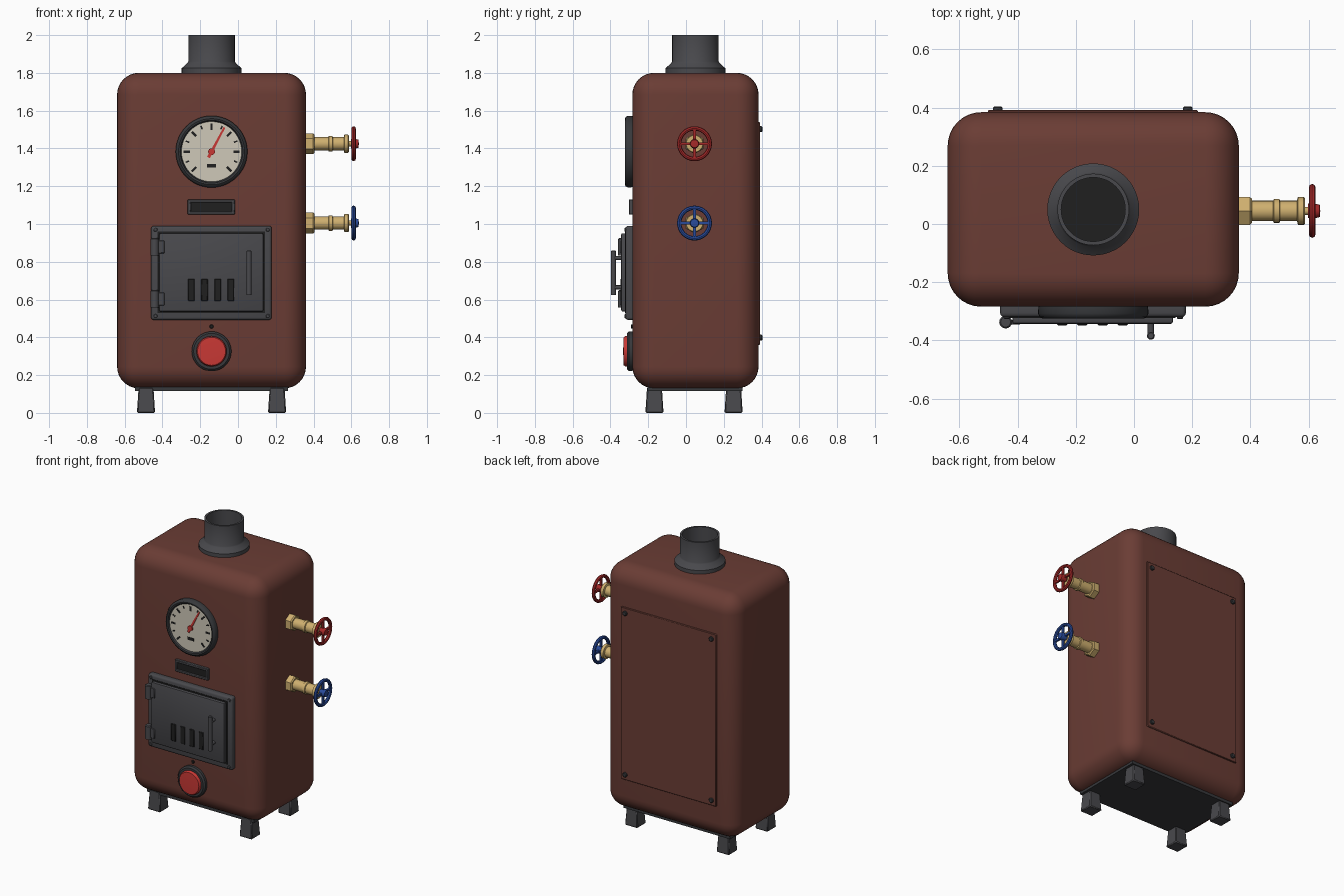
import bpy, bmesh, math
from mathutils import Matrix, Vector

if "Cube" in bpy.data.objects:
    bpy.data.objects.remove(bpy.data.objects["Cube"])


def material(name, rgb):
    m = bpy.data.materials.new(name)
    m.diffuse_color = (*rgb, 1)
    m.use_nodes = True
    m.node_tree.nodes["Principled BSDF"].inputs["Base Color"].default_value = m.diffuse_color
    return m


BODY = material("brown_red_enamel", (0.145, 0.046, 0.035))
IRON = material("cast_iron", (0.066, 0.066, 0.073))
RIM = material("dark_steel", (0.038, 0.040, 0.044))
BLACK = material("soot_black", (0.014, 0.014, 0.014))
CREAM = material("dial_cream", (0.62, 0.58, 0.48))
RED = material("button_red", (0.58, 0.04, 0.035))
WHEEL_RED = material("wheel_red", (0.38, 0.022, 0.022))
BLUE = material("wheel_blue", (0.022, 0.07, 0.33))
BRASS = material("brass", (0.62, 0.43, 0.16))

# Local (u, v, h) directions for round parts: h is the axis of rotation
AXES = {
    "up": Matrix(((1, 0, 0), (0, 1, 0), (0, 0, 1))),
    "front": Matrix(((1, 0, 0), (0, 0, -1), (0, 1, 0))),
    "back": Matrix(((-1, 0, 0), (0, 0, 1), (0, 1, 0))),
    "right": Matrix(((0, 0, 1), (1, 0, 0), (0, 1, 0))),
}


def finish(bm, name, mat, smooth=True, angle=40):
    bmesh.ops.remove_doubles(bm, verts=bm.verts, dist=1e-5)
    bmesh.ops.recalc_face_normals(bm, faces=bm.faces)
    me = bpy.data.meshes.new(name)
    bm.to_mesh(me)
    bm.free()
    me.materials.append(mat)
    for p in me.polygons:
        p.use_smooth = smooth
    if smooth:
        me.set_sharp_from_angle(angle=math.radians(angle))
    ob = bpy.data.objects.new(name, me)
    bpy.context.collection.objects.link(ob)
    return ob


def box(name, mat, lo, hi, bevel=0.0, segs=2, taper=1.0, turn=None):
    """Box between two corners; taper scales the top, turn = (pivot, angle about y)."""
    lo, hi = Vector(lo), Vector(hi)
    mid, size = (lo + hi) / 2, hi - lo
    bm = bmesh.new()
    bmesh.ops.create_cube(bm, size=1)
    for v in bm.verts:
        k = taper if v.co.z > 0 else 1
        v.co = Vector((v.co.x * size.x * k, v.co.y * size.y * k, v.co.z * size.z)) + mid
    if bevel:
        bmesh.ops.bevel(bm, geom=bm.edges[:], offset=bevel, segments=segs,
                        profile=0.5, affect='EDGES')
    if turn:
        bmesh.ops.rotate(bm, verts=bm.verts, cent=turn[0],
                         matrix=Matrix.Rotation(turn[1], 3, 'Y'))
    return finish(bm, name, mat)


def lathe(name, mat, profile, at, axis="up", n=32, smooth=True):
    """Spin (radius, height) points about an axis; ends on the axis close it."""
    bm = bmesh.new()
    rings = []
    for r, h in profile:
        ring = []
        for i in range(n):
            a = math.pi / 2 + 2 * math.pi * i / n
            p = AXES[axis] @ Vector((r * math.cos(a), r * math.sin(a), h))
            ring.append(bm.verts.new(p + Vector(at)))
        rings.append(ring)
    for a, b in zip(rings, rings[1:]):
        for i in range(n):
            j = (i + 1) % n
            bm.faces.new((a[i], a[j], b[j], b[i]))
    return finish(bm, name, mat, smooth)


def disc(name, mat, r, h, at, axis="front", n=24, edge=0.0):
    prof = [(0, 0), (r, 0), (r, h - edge), (r - edge, h), (0, h)]
    return lathe(name, mat, prof, at, axis, n)


CX, CY = -0.14, 0.05
FRONT, BACK = -0.284, 0.384

# Rounded tank body, base plate and feet
box("body", BODY, (-0.64, FRONT, 0.13), (0.36, BACK, 1.80), 0.115, 8)
box("base_plate", RIM, (-0.545, -0.205, 0.115), (0.265, 0.30, 0.15))
for x in (-0.487, 0.207):
    for y in (-0.167, 0.252):
        box("foot", IRON, (x - 0.048, y - 0.048, 0), (x + 0.048, y + 0.048, 0.135),
            0.006, 1, 0.82)

# Chimney pipe with flared collar and sooty inside
lathe("chimney", IRON, [(0.158, 1.78), (0.158, 1.825), (0.152, 1.83), (0.128, 1.853),
      (0.123, 1.86), (0.123, 2.0), (0.11, 2.0), (0.11, 1.83)], (CX, CY, 0), n=48)
disc("chimney_inside", BLACK, 0.11, 0.02, (CX, CY, 1.82), "up", 48)

# Pressure gauge: bezel, dial, ticks, needle
GZ = 1.383
lathe("gauge_bezel", RIM, [(0.188, 0), (0.19, 0.025), (0.184, 0.037), (0.175, 0.042),
      (0.166, 0.040), (0.158, 0.028), (0.158, 0.0)], (CX, FRONT + 0.002, GZ), "front", 48)
disc("gauge_dial", CREAM, 0.16, 0.03, (CX, FRONT + 0.002, GZ), "front", 48)
DIAL = FRONT - 0.028
for i in range(-6, 7):
    long = i % 2 == 0
    r0, w = (0.115, 0.006) if long else (0.128, 0.004)
    box("gauge_tick", BLACK, (CX - w, DIAL - 0.002, GZ + r0), (CX + w, DIAL + 0.002, GZ + 0.148),
        turn=((CX, DIAL, GZ), math.radians(22.5 * i)))
box("gauge_mark", BLACK, (CX - 0.024, DIAL - 0.002, GZ - 0.085), (CX + 0.024, DIAL, GZ - 0.065))
box("gauge_needle", RED, (CX - 0.008, DIAL - 0.007, GZ - 0.035), (CX + 0.008, DIAL - 0.002, GZ + 0.145),
    taper=0.6, turn=((CX, DIAL, GZ), math.radians(28)))
disc("gauge_hub", RED, 0.018, 0.01, (CX, DIAL, GZ))

# Slot plate under the gauge
box("slot_recess", BLACK, (-0.25, FRONT - 0.012, 1.062), (-0.03, FRONT, 1.113))
for z in (1.05, 1.113):
    box("slot_frame", IRON, (-0.267, FRONT - 0.019, z), (-0.017, FRONT + 0.01, z + 0.017), 0.003, 1)
for x in (-0.267, -0.034):
    box("slot_frame", IRON, (x, FRONT - 0.019, 1.05), (x + 0.017, FRONT + 0.01, 1.13), 0.003, 1)

# Fire door with frame, rivets, vents, hinges and handle
box("door_frame", IRON, (-0.46, -0.32, 0.492), (0.178, FRONT + 0.02, 0.99), 0.014, 3)
box("door_gap", BLACK, (-0.427, -0.323, 0.528), (0.143, -0.31, 0.96))
box("door", IRON, (-0.418, -0.343, 0.537), (0.134, -0.31, 0.951), 0.008, 2)
for x in (-0.437, 0.158):
    for z in (0.512, 0.97):
        disc("frame_rivet", IRON, 0.011, 0.008, (x, -0.318, z), n=12, edge=0.003)
for i in range(4):
    x = -0.247 + i * 0.0697
    box("door_vent", BLACK, (x - 0.018, -0.348, 0.592), (x + 0.018, -0.34, 0.71), 0.0035, 1)
for z in (0.557, 0.833):
    disc("hinge", IRON, 0.022, 0.093, (-0.441, -0.337, z), "up", 16, 0.005)
    box("hinge_leaf", IRON, (-0.441, -0.346, z + 0.012), (-0.39, -0.33, z + 0.08), 0.003, 1)
disc("door_handle", IRON, 0.0135, 0.235, (0.058, -0.384, 0.625), "up", 16, 0.004)
for z in (0.665, 0.82):
    disc("handle_post", IRON, 0.011, 0.05, (0.058, -0.335, z), n=12)

# Push button and indicator
disc("button_bezel", RIM, 0.105, 0.03, (CX, FRONT + 0.002, 0.326), n=40, edge=0.01)
lathe("push_button", RED, [(0, 0), (0.08, 0), (0.08, 0.038), (0.074, 0.046), (0, 0.049)],
      (CX, FRONT, 0.326), "front", 40)
disc("indicator", BLACK, 0.011, 0.008, (CX, FRONT, 0.457), n=12, edge=0.003)

# Rear service panel with screws
box("rear_panel", BODY, (-0.502, BACK - 0.02, 0.36), (0.22, BACK + 0.008, 1.54), 0.004, 1)
for x in (-0.468, 0.185):
    for z in (0.398, 1.502):
        disc("panel_screw", RIM, 0.016, 0.014, (x, BACK + 0.006, z), "back", 12, 0.004)

# Brass side valves with hand wheels
for colour, z, mat in (("red", 1.425, WHEEL_RED), ("blue", 1.005, BLUE)):
    at = (0, 0.045, z)
    lathe("valve_nut", BRASS, [(0, 0.35), (0.055, 0.35), (0.055, 0.398), (0.048, 0.405), (0, 0.405)],
          at, "right", 6, False)
    lathe("valve_pipe", BRASS, [(0, 0.40), (0.035, 0.40), (0.035, 0.478), (0.041, 0.481),
          (0.041, 0.499), (0.035, 0.502), (0.035, 0.56), (0.048, 0.563), (0.048, 0.583),
          (0.044, 0.587), (0.014, 0.587), (0.014, 0.61), (0, 0.61)], at, "right", 24)
    tube = [(0.081 + 0.0115 * math.cos(math.pi * k / 4), 0.612 + 0.0115 * math.sin(math.pi * k / 4))
            for k in range(9)]
    lathe(colour + "_wheel_rim", mat, tube, at, "right", 32)
    lathe(colour + "_wheel_hub", mat, [(0, 0.598), (0.025, 0.598), (0.025, 0.622), (0.021, 0.638),
          (0, 0.64)], at, "right", 20)
    for dy, dz in ((0.08, 0.007), (0.007, 0.08)):
        box(colour + "_wheel_spokes", mat, (0.606, 0.045 - dy, z - dz), (0.619, 0.045 + dy, z + dz))
